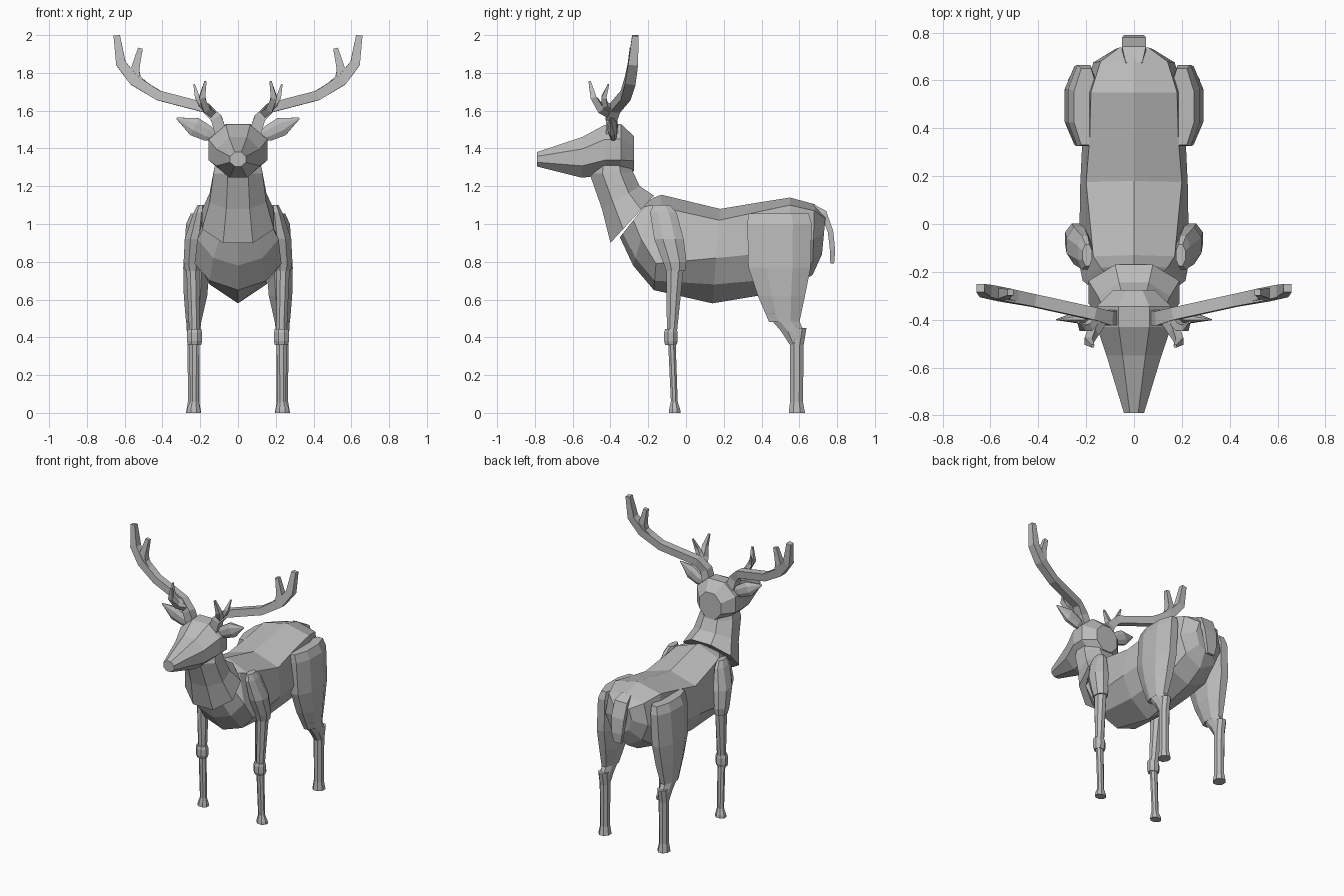
import bpy, bmesh, math
from mathutils import Vector as V

grey = bpy.data.materials.new("plain grey")
grey.diffuse_color = (0.5, 0.5, 0.5, 1)


def ring(c, u, v, n=8):
    """Flat-topped n-gon around c whose flats touch the half-axes u and v."""
    k = 1 / math.cos(math.pi / n)
    angles = [math.tau * (i + 0.5) / n for i in range(n)]
    return [V(c) + V(u) * math.cos(a) * k + V(v) * math.sin(a) * k for a in angles]


def loft(name, rings, mirror=False):
    bm = bmesh.new()
    rows = [[bm.verts.new(p) for p in r] for r in rings]
    n = len(rows[0])
    for a, b in zip(rows, rows[1:]):
        for i in range(n):
            j = (i + 1) % n
            bm.faces.new((a[i], a[j], b[j], b[i]))
    bm.faces.new(rows[0])
    bm.faces.new(rows[-1])
    bmesh.ops.recalc_face_normals(bm, faces=bm.faces)
    me = bpy.data.meshes.new(name)
    bm.to_mesh(me)
    bm.free()
    me.materials.append(grey)
    ob = bpy.data.objects.new(name, me)
    bpy.context.collection.objects.link(ob)
    if mirror:
        ob.modifiers.new("Mirror", 'MIRROR').use_mirror_merge = False
    return ob


def limb(name, stations, n=8):
    """Mirrored leg piece from level rings: x, y, z, half width, half depth."""
    loft(name, [ring((x, y, z), (rx, 0, 0), (0, ry, 0), n)
                for x, y, z, rx, ry in stations], True)


def tube(name, path, radii, n=4, flat=1.0):
    """Mirrored tapering tube along a path."""
    pts = [V(p) for p in path]
    rings = []
    for i, p in enumerate(pts):
        t = (pts[min(i + 1, len(pts) - 1)] - pts[max(i - 1, 0)]).normalized()
        u = t.cross(V((0, 1, 0))).normalized()
        rings.append(ring(p, u * radii[i], t.cross(u) * radii[i] * flat, n))
    loft(name, rings, True)


# Body: y top, y bottom, z top, then upper, middle and lower (x, z), z bottom
body = [
    (-0.20, -0.35, 1.12, 0.10, 1.09, 0.16, 1.02, 0.09, 0.95, 0.93),
    (-0.17, -0.28, 1.14, 0.14, 1.10, 0.215, 0.92, 0.13, 0.82, 0.78),
    (-0.13, -0.17, 1.155, 0.17, 1.09, 0.23, 0.79, 0.15, 0.70, 0.65),
    (0.18, 0.14, 1.08, 0.20, 1.02, 0.225, 0.82, 0.15, 0.68, 0.58),
    (0.36, 0.38, 1.11, 0.185, 1.06, 0.215, 0.84, 0.15, 0.70, 0.62),
    (0.55, 0.55, 1.14, 0.18, 1.10, 0.21, 0.87, 0.14, 0.72, 0.66),
    (0.68, 0.67, 1.105, 0.14, 1.07, 0.17, 0.92, 0.12, 0.80, 0.73),
    (0.74, 0.72, 1.05, 0.06, 1.03, 0.08, 0.95, 0.05, 0.87, 0.84),
]
rings = []
for yt, yb, zt, xu, zu, xs, zs, xl, zl, zb in body:
    half = [(0, zt), (xu, zu), (xs, zs), (xl, zl), (0, zb)]
    outline = half + [(-x, z) for x, z in half[3:0:-1]]
    rings.append([V((x, yt + (yb - yt) * (zt - z) / (zt - zb), z)) for x, z in outline])
loft("body", rings)

# Neck
loft("neck", [
    ring((0, -0.285, 1.025), (0.19, 0, 0), (0, 0.115, 0.125)),
    ring((0, -0.345, 1.14), (0.15, 0, 0), (0, 0.10, 0.06)),
    ring((0, -0.395, 1.27), (0.13, 0, 0), (0, 0.115, 0.005)),
    ring((0, -0.395, 1.32), (0.12, 0, 0), (0, 0.10, 0))])

# Head: y, half width, z bottom, z top
loft("head", [ring((0, y, (a + b) / 2), (w, 0, 0), (0, 0, (b - a) / 2)) for y, w, a, b in [
    (-0.79, 0.042, 1.305, 1.38), (-0.55, 0.115, 1.245, 1.46),
    (-0.43, 0.155, 1.26, 1.525), (-0.345, 0.155, 1.26, 1.53),
    (-0.275, 0.085, 1.28, 1.465)]])

# Ears
tube("ears", [(0.11, -0.385, 1.46), (0.16, -0.385, 1.48), (0.23, -0.39, 1.515), (0.325, -0.40, 1.56)],
     [0.02, 0.042, 0.05, 0.004], 8, 0.5)

# Antlers with tines
tube("antler_beams",
     [(0.09, -0.39, 1.48), (0.115, -0.395, 1.56), (0.17, -0.375, 1.615), (0.42, -0.32, 1.68),
      (0.55, -0.295, 1.76), (0.62, -0.28, 1.85), (0.642, -0.268, 1.998)],
     [0.032, 0.03, 0.026, 0.026, 0.028, 0.026, 0.017])
tube("antler_upper_tines",
     [(0.49, -0.305, 1.73), (0.535, -0.295, 1.77), (0.545, -0.29, 1.82), (0.517, -0.285, 1.93)],
     [0.02, 0.022, 0.022, 0.013])
tube("antler_brow_tines",
     [(0.13, -0.39, 1.58), (0.17, -0.45, 1.61), (0.19, -0.49, 1.67), (0.172, -0.51, 1.755)],
     [0.02, 0.019, 0.016, 0.006])
tube("antler_side_tines",
     [(0.15, -0.39, 1.60), (0.19, -0.43, 1.63), (0.215, -0.435, 1.67), (0.232, -0.41, 1.74)],
     [0.018, 0.016, 0.013, 0.004])

# Front legs
limb("shoulders", [
    (0.195, -0.13, 1.10, 0.02, 0.045), (0.205, -0.12, 1.06, 0.03, 0.07),
    (0.23, -0.09, 0.92, 0.052, 0.078), (0.24, -0.06, 0.80, 0.048, 0.062),
    (0.24, -0.055, 0.75, 0.04, 0.05)])
limb("front_upper_legs", [(0.24, -0.057, 0.80, 0.035, 0.048), (0.23, -0.075, 0.42, 0.028, 0.026)])
limb("front_knees", [(0.23, -0.08, 0.445, 0.035, 0.03), (0.23, -0.08, 0.425, 0.04, 0.036),
                     (0.23, -0.08, 0.38, 0.04, 0.036), (0.23, -0.08, 0.36, 0.035, 0.03)])
limb("front_lower_legs", [(0.23, -0.075, 0.38, 0.026, 0.02), (0.232, -0.062, 0.06, 0.023, 0.018),
                          (0.235, -0.06, 0.02, 0.035, 0.029), (0.235, -0.06, 0, 0.037, 0.031)])

# Hind legs
limb("thighs", [
    (0.20, 0.49, 1.055, 0.05, 0.16), (0.21, 0.495, 1.0, 0.065, 0.17),
    (0.22, 0.495, 0.77, 0.07, 0.165), (0.225, 0.505, 0.62, 0.062, 0.125),
    (0.235, 0.52, 0.48, 0.04, 0.08)])
limb("hocks", [(0.235, 0.50, 0.53, 0.042, 0.08), (0.235, 0.565, 0.43, 0.036, 0.06),
               (0.235, 0.585, 0.36, 0.03, 0.035)])
limb("hind_lower_legs", [(0.235, 0.60, 0.45, 0.034, 0.038), (0.235, 0.587, 0.36, 0.032, 0.036),
                         (0.235, 0.585, 0.06, 0.03, 0.034), (0.235, 0.587, 0, 0.04, 0.043)])

# Tail: y, z, half width, half thickness offset in y and z
loft("tail", [ring((0, y, z), (w, 0, 0), (0, dy, dz), 4) for y, z, w, dy, dz in [
    (0.67, 1.09, 0.035, 0.006, 0.014), (0.73, 1.055, 0.05, 0.012, 0.014),
    (0.765, 0.96, 0.05, 0.014, 0.005), (0.776, 0.86, 0.042, 0.014, 0),
    (0.774, 0.79, 0.028, 0.010, 0)]])
